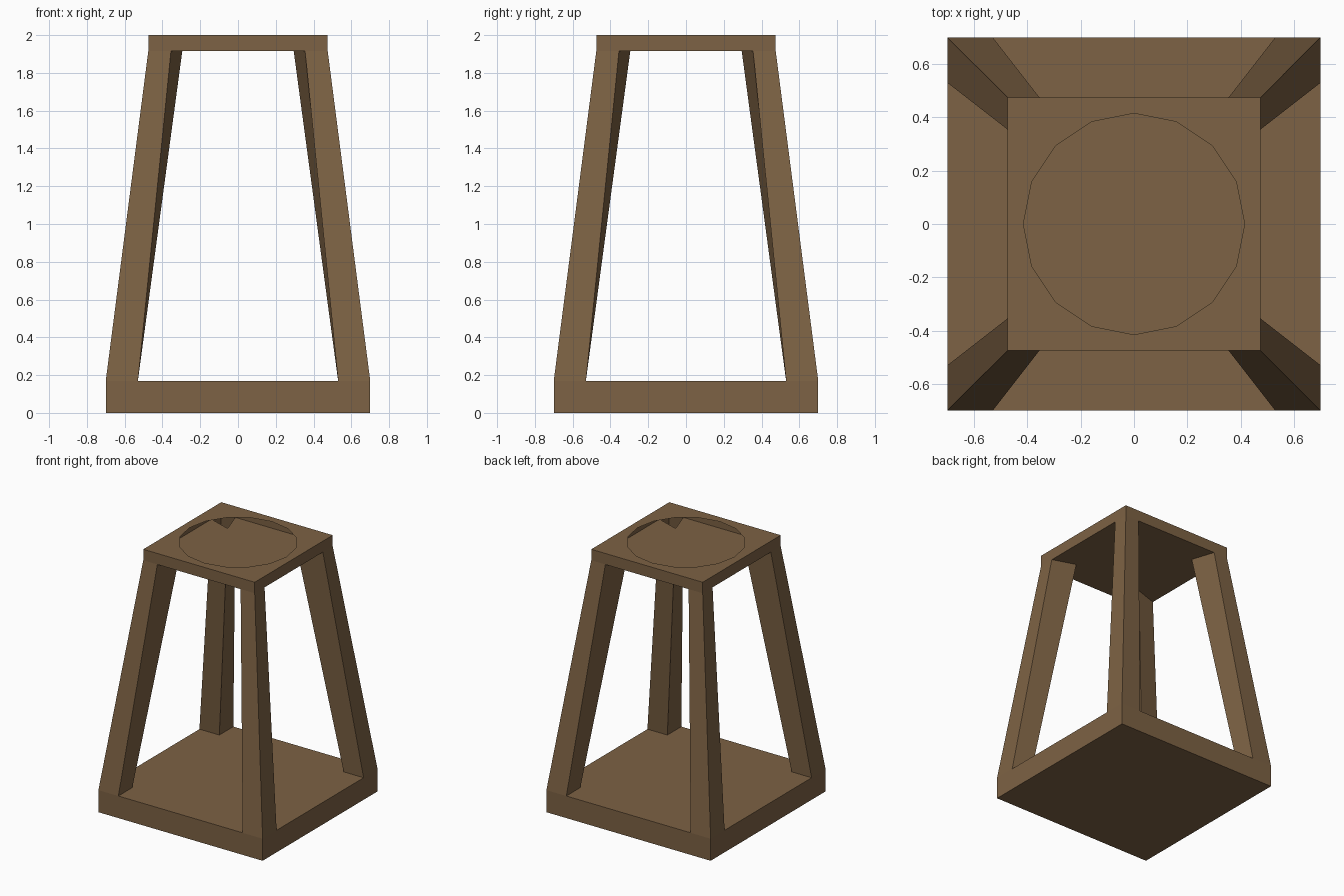
import bpy, bmesh, math

BASE, TOP = 0.70, 0.475              # half widths
BASE_Z, RIM_Z, TOP_Z = 0.17, 1.915, 2.0
HOLE_R, HOLE_SIDES = 0.415, 16

if "Cube" in bpy.data.objects:
    bpy.data.objects.remove(bpy.data.objects["Cube"], do_unlink=True)

wood = bpy.data.materials.new("brown_wood")
wood.use_nodes = True
brown = (0.205, 0.122, 0.058, 1)
wood.diffuse_color = brown
wood.node_tree.nodes["Principled BSDF"].inputs["Base Color"].default_value = brown


def make_object(name, bm):
    bmesh.ops.remove_doubles(bm, verts=bm.verts, dist=0.0001)
    mesh = bpy.data.meshes.new(name)
    bm.to_mesh(mesh)
    bm.free()
    mesh.materials.append(wood)
    obj = bpy.data.objects.new(name, mesh)
    bpy.context.collection.objects.link(obj)


def ring(bm, points, z):
    return [bm.verts.new((x, y, z)) for x, y in points]


def walls(bm, low, high):
    n = len(low)
    for i in range(n):
        j = (i + 1) % n
        bm.faces.new((low[i], low[j], high[j], high[i]))


def turn(point, quarter):
    x, y = point
    for _ in range(quarter):
        x, y = -y, x
    return x, y


def square(half):
    return [turn((half, half), q) for q in range(4)]


# Base slab
bm = bmesh.new()
low, high = ring(bm, square(BASE), 0), ring(bm, square(BASE), BASE_Z)
walls(bm, low, high)
bm.faces.new(low[::-1])
bm.faces.new(high)
make_object("base", bm)

# Hollow tapering legs, square at the foot and kite shaped at the rim
foot = [(BASE, BASE), (0.53, BASE), (0.53, 0.53), (BASE, 0.53)]
kite = [(TOP, TOP), (0.355, TOP), (0.295, 0.295), (TOP, 0.355)]
names = ["back_left_leg", "back_right_leg", "front_right_leg", "front_left_leg"]
for q, name in enumerate(names):
    bm = bmesh.new()
    walls(bm, ring(bm, [turn(p, q) for p in foot], BASE_Z),
          ring(bm, [turn(p, q) for p in kite], RIM_Z))
    make_object(name, bm)

# Hollow top cap: sides, a floor that opens into the legs, a lid with a round hole
bm = bmesh.new()
walls(bm, ring(bm, square(TOP), RIM_Z), ring(bm, square(TOP), TOP_Z))
inner = [turn(p, q) for q in range(4) for p in (kite[3], kite[2], kite[1])]
bm.faces.new(ring(bm, inner, RIM_Z)[::-1])
steps = HOLE_SIDES // 4
for q in range(4):
    arc = [(HOLE_R * math.cos(a), HOLE_R * math.sin(a))
           for a in (math.tau * i / HOLE_SIDES for i in range(steps, -1, -1))]
    outline = [(TOP, 0), (TOP, TOP), (0, TOP)] + arc
    bm.faces.new(ring(bm, [turn(p, q) for p in outline], TOP_Z))
make_object("top_cap", bm)
